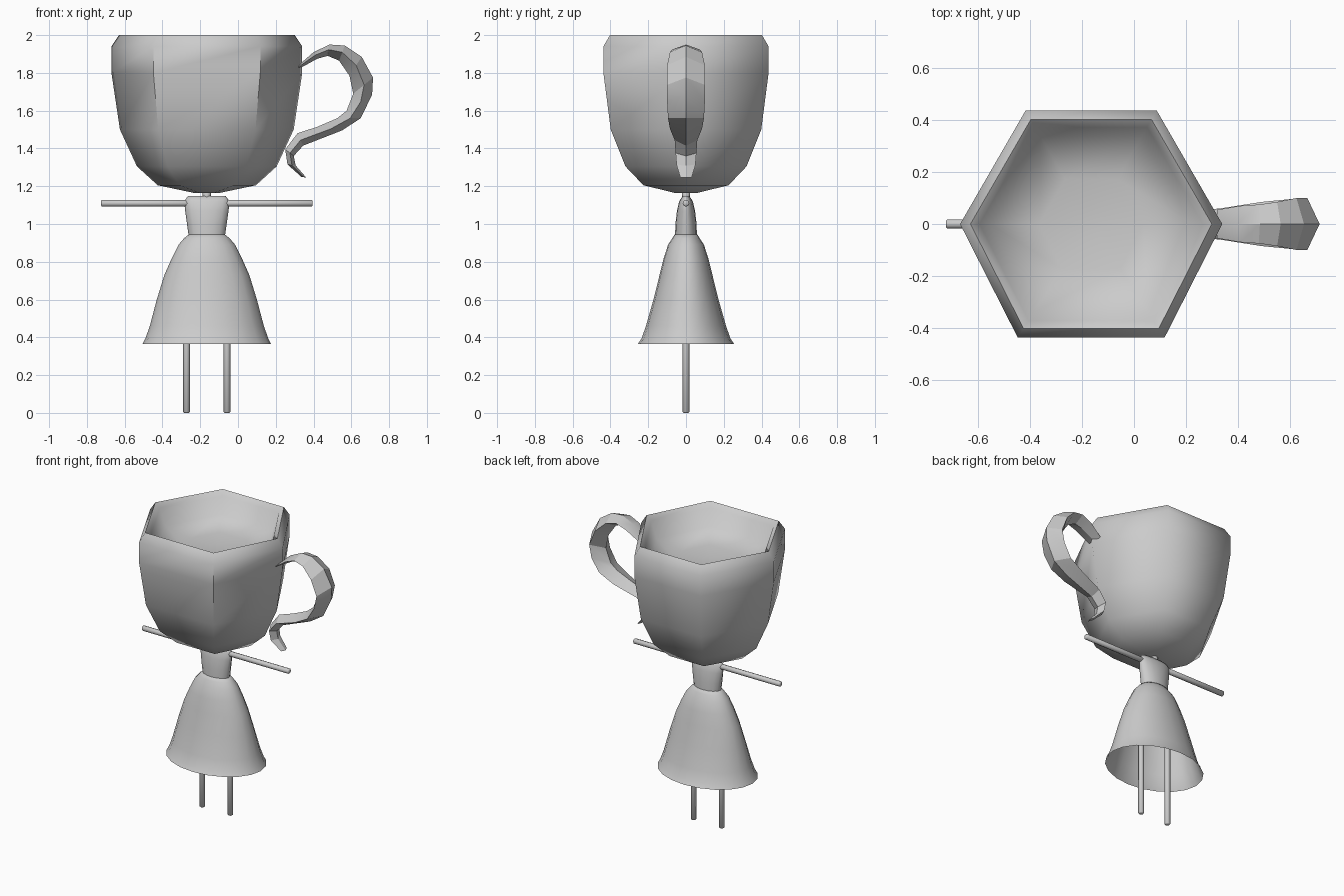
import bpy, bmesh, math
from mathutils import Matrix, Vector

if "Cube" in bpy.data.objects:
    bpy.data.objects.remove(bpy.data.objects["Cube"])

grey = bpy.data.materials.new("plain_grey")
grey.use_nodes = True
grey.diffuse_color = (0.6, 0.6, 0.6, 1)
grey.node_tree.nodes["Principled BSDF"].inputs["Base Color"].default_value = grey.diffuse_color

BODY_X = -0.165


def finish(name, bm, angle, fix_normals=True):
    """Turn a bmesh into a shaded object."""
    if fix_normals:
        bmesh.ops.recalc_face_normals(bm, faces=bm.faces[:])
    mesh = bpy.data.meshes.new(name)
    bm.to_mesh(mesh)
    bm.free()
    mesh.materials.append(grey)
    obj = bpy.data.objects.new(name, mesh)
    bpy.context.collection.objects.link(obj)
    bpy.ops.object.select_all(action='DESELECT')
    obj.select_set(True)
    bpy.context.view_layer.objects.active = obj
    bpy.ops.object.shade_smooth_by_angle(angle=math.radians(angle))
    return obj


def skin(name, rings, angle, cap_start=True, cap_end=True):
    """Bridge successive rings of points with quads."""
    bm = bmesh.new()
    loops = [[bm.verts.new(p) for p in ring] for ring in rings]
    n = len(loops[0])
    for a, b in zip(loops, loops[1:]):
        for i in range(n):
            j = (i + 1) % n
            bm.faces.new((a[i], a[j], b[j], b[i]))
    for wanted, loop in ((cap_start, loops[0]), (cap_end, loops[-1])):
        if wanted:
            centre = bm.verts.new(sum((v.co for v in loop), Vector()) / n)
            for i in range(n):
                bm.faces.new((loop[i], loop[(i + 1) % n], centre))
    return finish(name, bm, angle)


def ellipse(rx, ry, z, sides):
    return [Vector((BODY_X + rx * math.cos(t), ry * math.sin(t), z))
            for t in (math.tau * i / sides for i in range(sides))]


def rod(name, start, end, radius, sides=8):
    """Straight round stick between two points."""
    start, end = Vector(start), Vector(end)
    axis = end - start
    bm = bmesh.new()
    place = Matrix.Translation((start + end) / 2) @ axis.to_track_quat('Z', 'Y').to_matrix().to_4x4()
    bmesh.ops.create_cone(bm, cap_ends=True, segments=sides, radius1=radius,
                          radius2=radius, depth=axis.length, matrix=place)
    rims = [e for e in bm.edges if any(len(f.verts) > 4 for f in e.link_faces)]
    bmesh.ops.bevel(bm, geom=rims, offset=radius * 0.3, segments=1, affect='EDGES')
    return finish(name, bm, 50)


# Six-sided cup: outside from the base up, over the lip, down to a shallow floor
cup_profile = [(0.07, 1.165), (0.26, 1.205), (0.37, 1.305), (0.46, 1.5),
               (0.505, 1.8), (0.505, 1.94), (0.465, 2.0), (0.43, 1.97),
               (0.39, 1.86), (0.2, 1.825), (0.05, 1.815)]
cup_rings = []
for r, z in cup_profile:
    ring = ellipse(r, r, z, 6)
    for p in ring:
        if p.y < -0.01:  # front side is slightly wider
            p.x = BODY_X + (p.x - BODY_X) * 1.12
    cup_rings.append(ring)
skin("cup", cup_rings, 62)

# Ribbon handle: outer ridge x, z, inner ridge x, z, half width
handle_path = [(0.32, 1.84, 0.32, 1.82, 0.055), (0.40, 1.91, 0.42, 1.875, 0.07),
               (0.485, 1.95, 0.475, 1.89, 0.075), (0.565, 1.945, 0.535, 1.865, 0.085),
               (0.655, 1.885, 0.59, 1.785, 0.1), (0.715, 1.775, 0.61, 1.69, 0.1),
               (0.71, 1.685, 0.575, 1.6, 0.1), (0.65, 1.56, 0.525, 1.56, 0.095),
               (0.55, 1.495, 0.42, 1.515, 0.085), (0.345, 1.415, 0.315, 1.48, 0.06),
               (0.295, 1.36, 0.25, 1.395, 0.055), (0.305, 1.31, 0.262, 1.315, 0.05),
               (0.362, 1.245, 0.335, 1.25, 0.03)]
handle_rings = []
for ox, oz, ix, iz, w in handle_path:
    mx, mz = ox * 0.55 + ix * 0.45, oz * 0.55 + iz * 0.45
    handle_rings.append([Vector((ox, 0, oz)), Vector((mx, w, mz)),
                         Vector((ix, 0, iz)), Vector((mx, -w, mz))])
skin("handle", handle_rings, 25)

# Flared skirt, open underneath
skirt_profile = [(0.34, 0.255, 0.365), (0.325, 0.235, 0.395), (0.302, 0.212, 0.46),
                 (0.265, 0.172, 0.6), (0.225, 0.14, 0.73), (0.185, 0.118, 0.82),
                 (0.15, 0.095, 0.89), (0.12, 0.072, 0.925), (0.095, 0.06, 0.945)]
skin("skirt", [ellipse(*p, 20) for p in skirt_profile], 60, cap_start=False)

# Flattened torso and neck
torso_profile = [(0.095, 0.058, 0.93), (0.105, 0.056, 1.0), (0.115, 0.048, 1.07),
                 (0.12, 0.036, 1.12), (0.1, 0.018, 1.148)]
skin("torso", [ellipse(*p, 16) for p in torso_profile], 60)
rod("neck", (BODY_X, 0, 1.12), (BODY_X, 0, 1.18), 0.022)

# Stick limbs
for side, name in ((1, "left"), (-1, "right")):
    rod(name + "_leg", (BODY_X + side * 0.107, 0, 0), (BODY_X + side * 0.107, 0, 0.75), 0.018)
    rod(name + "_arm", (BODY_X, 0, 1.11), (BODY_X + side * 0.56, 0, 1.11), 0.018)
